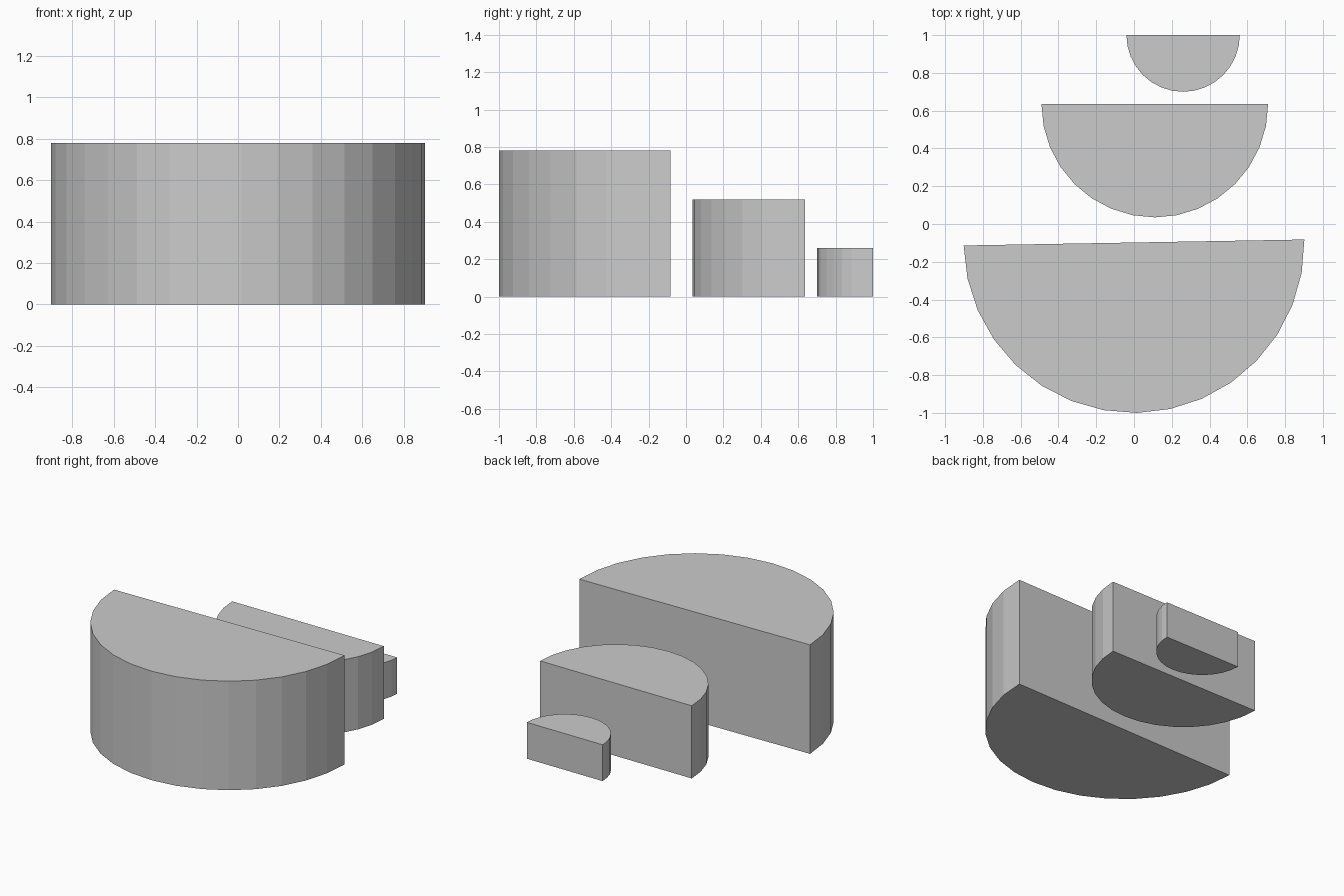
import bpy, bmesh, math

if "Cube" in bpy.data.objects:
    bpy.data.objects.remove(bpy.data.objects["Cube"])

SEGMENTS = 16  # sides along each half-round wall


def half_cylinder(name, cx, cy, radius, height, turn=0.0):
    """Half-disc with its flat side facing +y, extruded up from z = 0."""
    bm = bmesh.new()
    ring = []
    for i in range(SEGMENTS + 1):
        a = math.pi + math.pi * i / SEGMENTS + turn
        ring.append(bm.verts.new((cx + radius * math.cos(a),
                                  cy + radius * math.sin(a), 0)))
    base = bm.faces.new(ring)
    ext = bmesh.ops.extrude_face_region(bm, geom=[base], use_keep_orig=True)
    top = [v for v in ext["geom"] if isinstance(v, bmesh.types.BMVert)]
    bmesh.ops.translate(bm, verts=top, vec=(0, 0, height))
    bmesh.ops.recalc_face_normals(bm, faces=bm.faces)
    mesh = bpy.data.meshes.new(name)
    bm.to_mesh(mesh)
    bm.free()
    obj = bpy.data.objects.new(name, mesh)
    bpy.context.collection.objects.link(obj)
    return obj


# Three steps of decreasing size, the largest turned very slightly
half_cylinder("large_step", 0.0, -0.098, 0.902, 0.78, math.radians(1.0))
half_cylinder("medium_step", 0.11, 0.635, 0.60, 0.52)
half_cylinder("small_step", 0.26, 1.0, 0.30, 0.26)
